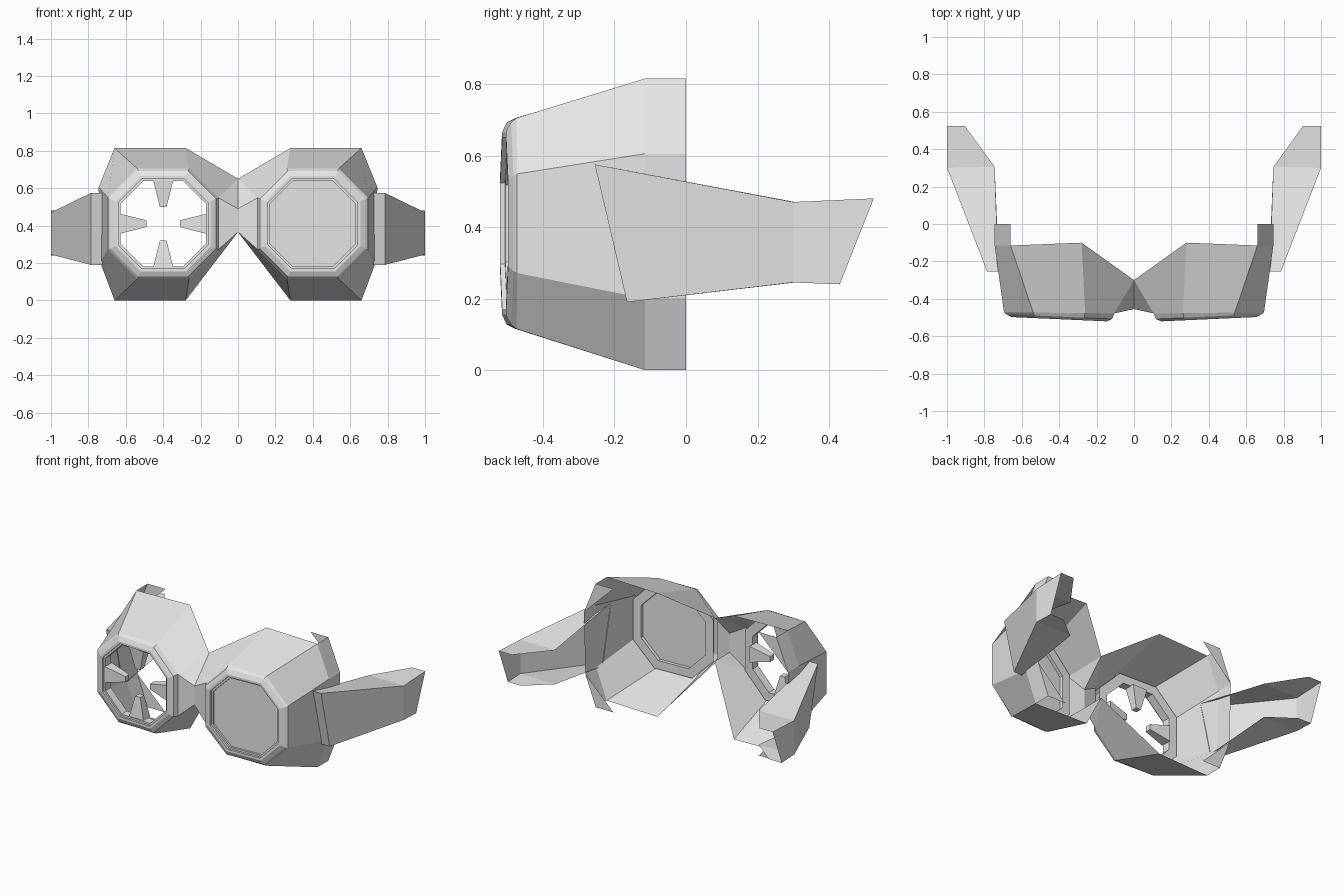
import bpy
import bmesh
from mathutils import Vector

cube = bpy.data.objects.get("Cube")
if cube:
    bpy.data.objects.remove(cube, do_unlink=True)

# One plain grey for the whole model
grey = bpy.data.materials.new("plain_grey")
grey.use_nodes = True
colour = (0.8, 0.8, 0.8, 1)
grey.diffuse_color = colour
grey.node_tree.nodes["Principled BSDF"].inputs["Base Color"].default_value = colour

CX, CZ = 0.4, 0.41      # centre of an eye cup
TILT = 0.05             # the front of each cup leans slightly outwards


def make_object(name, polygons, mirrored=True):
    """Weld a list of polygons (tuples of points) into a flat shaded object."""
    bm = bmesh.new()
    for polygon in polygons:
        bm.faces.new([bm.verts.new(p) for p in polygon])
    bmesh.ops.remove_doubles(bm, verts=bm.verts, dist=0.0005)
    bmesh.ops.recalc_face_normals(bm, faces=bm.faces)
    mesh = bpy.data.meshes.new(name)
    bm.to_mesh(mesh)
    bm.free()
    mesh.materials.append(grey)
    obj = bpy.data.objects.new(name, mesh)
    bpy.context.collection.objects.link(obj)
    if mirrored:
        mirror = obj.modifiers.new("mirror", 'MIRROR')
        mirror.use_clip = True
    return obj


def octagon(radius, y, tilt=TILT):
    """Eight points around the cup axis, starting at the outer lower corner."""
    a, b = radius, radius * 0.47
    corners = [(a, -b), (a, b), (b, a), (-b, a),
               (-a, b), (-a, -b), (-b, -a), (b, -a)]
    return [Vector((CX + u, y + tilt * u, CZ + v)) for u, v in corners]


def bands(first, second, closed=True):
    """Quads joining two rows of points."""
    n = len(first)
    return [(first[i], first[(i + 1) % n], second[(i + 1) % n], second[i])
            for i in range(n if closed else n - 1)]


# Cup shell: octagon front widening to the face opening, meeting at the bridge
front = octagon(0.295, -0.475, 0.01)
back = [Vector(p) for p in [
    (0.735, -0.115, 0.2), (0.745, -0.115, 0.605),
    (0.66, -0.115, 0.815), (0.28, -0.1, 0.815),
    (0, -0.3, 0.65), (0, -0.3, 0.365),
    (0.28, -0.1, 0), (0.66, -0.115, 0)]]
walls = bands(front, back)
del walls[4]
bridge_top = Vector((0, -0.455, 0.49))
bridge_low = Vector((0, -0.455, 0.365))
walls += [(front[4], bridge_top, back[4]),
          (front[4], front[5], bridge_low, bridge_top),
          (front[5], back[5], bridge_low)]

# Outer flange running back from the shell, with a pointed tab at each end
edge = [back[i] for i in (7, 0, 1, 2)]
flange = [Vector((p.x, 0, p.z)) for p in edge]
walls += bands(edge, flange, closed=False)
inward = Vector((-0.13, 0, 0))
walls += [(flange[0], flange[0] + inward, flange[1]),
          (flange[3], flange[3] + inward, flange[2])]
make_object("goggle_shell", walls)

# Rim: bevelled front, stepped opening and inner wall
profile = [(0.295, -0.475), (0.283, -0.495), (0.255, -0.509), (0.24, -0.509),
           (0.24, -0.495), (0.228, -0.495), (0.228, -0.44), (0.285, -0.44)]
rings = [octagon(r, y, 0.01 if i == 0 else TILT * 0.9)
         for i, (r, y) in enumerate(profile)]
rim = []
for ring, following in zip(rings, rings[1:]):
    rim += bands(ring, following)
make_object("lens_rim", rim)

# Lens in the left cup only
lens_front, lens_back = octagon(0.228, -0.482), octagon(0.228, -0.462)
make_object("left_lens", [lens_front, lens_back] + bands(lens_front, lens_back),
            mirrored=False)

# Four tapered shards left around the empty right opening
for name, out in (("top", (0, 1)), ("outer", (-1, 0)),
                  ("bottom", (0, -1)), ("inner", (1, 0))):
    sections = []
    for reach, half_width, y_front, y_back in (
            (0.23, 0.053, -0.49, -0.42), (0.09, 0.018, -0.475, -0.435)):
        sections.append([
            Vector((out[0] * reach + out[1] * w - CX, y,
                    out[1] * reach - out[0] * w + CZ))
            for w, y in ((-half_width, y_front), (half_width, y_front),
                         (half_width, y_back), (-half_width, y_back))])
    make_object(name + "_shard", sections + bands(*sections), mirrored=False)

# Strap: hollow channel open towards the head and at the rear end
top_inner = [(0.725, -0.255, 0.575), (0.745, 0.305, 0.47), (0.905, 0.525, 0.48)]
top_outer = [(0.785, -0.255, 0.575), (1, 0.3, 0.47), (1, 0.525, 0.48)]
low_outer = [(0.785, -0.165, 0.19), (1, 0.3, 0.245), (1, 0.43, 0.24)]
low_inner = [(0.725, -0.165, 0.19), (0.745, 0.305, 0.245), (0.905, 0.43, 0.24)]
rows = [top_inner, top_outer, low_outer, low_inner]
strap = [tuple(row[0] for row in rows)]
for row, following in zip(rows, rows[1:]):
    strap += bands(row, following, closed=False)
make_object("side_strap", strap)
